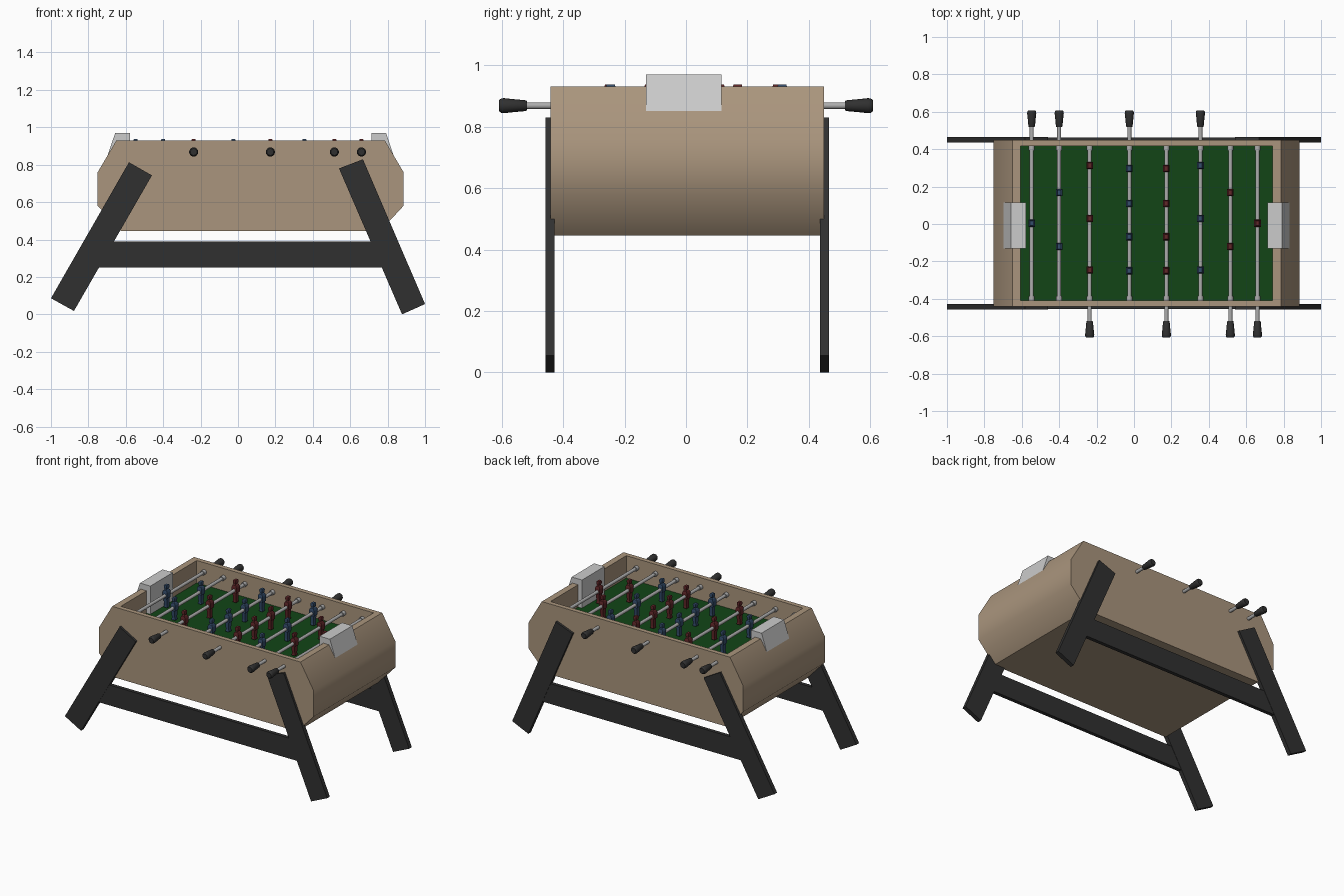
import bpy, bmesh, math
from math import pi, cos, sin

if "Cube" in bpy.data.objects:
    bpy.data.objects.remove(bpy.data.objects["Cube"])


def material(name, rgb):
    m = bpy.data.materials.new(name)
    m.diffuse_color = (*rgb, 1)
    m.use_nodes = True
    m.node_tree.nodes["Principled BSDF"].inputs["Base Color"].default_value = m.diffuse_color
    return m


WOOD = material("wood", (.40, .30, .205))
BLACK = material("black", (.03, .03, .03))
GREEN = material("field_green", (.006, .06, .008))
BLUE = material("team_blue", (.035, .075, .15))
RED = material("team_red", (.12, .02, .022))
STEEL = material("steel", (.42, .42, .42))
GREY = material("light_grey", (.75, .75, .75))


def add_object(name, bm, mat, smooth=None):
    bmesh.ops.recalc_face_normals(bm, faces=bm.faces[:])
    me = bpy.data.meshes.new(name)
    bm.to_mesh(me)
    bm.free()
    me.materials.append(mat)
    ob = bpy.data.objects.new(name, me)
    bpy.context.collection.objects.link(ob)
    if smooth:
        bpy.ops.object.select_all(action='DESELECT')
        ob.select_set(True)
        bpy.context.view_layer.objects.active = ob
        bpy.ops.object.shade_smooth_by_angle(angle=math.radians(smooth))
    return ob


def loft(bm, rings):
    """Skin a list of equal-sized point rings and cap both ends."""
    vs = [[bm.verts.new(p) for p in r] for r in rings]
    n = len(vs[0])
    for a, b in zip(vs, vs[1:]):
        for i in range(n):
            bm.faces.new((a[i], a[(i + 1) % n], b[(i + 1) % n], b[i]))
    bm.faces.new(vs[0])
    bm.faces.new(vs[-1])
    return bm


def prism(xz, y0, y1):
    return loft(bmesh.new(), [[(x, y, z) for x, z in xz] for y in (y0, y1)])


def lathe_y(bm, prof, x, z, n=16):
    """Round solid along y from (y, radius) pairs."""
    return loft(bm, [[(x + r * cos(2 * pi * i / n), y, z + r * sin(2 * pi * i / n))
                      for i in range(n)] for y, r in prof])


# cabinet: angled-end profile with a recessed top
CX, CY = .0675, .004
half = [(.7175, .93), (.8175, .76), (.8175, .58), (.6925, .445)]
outline = [(CX + x, z) for x, z in half] + [(CX - x, z) for x, z in reversed(half)]
bm = prism(outline, CY - .445, CY + .445)
bmesh.ops.recalc_face_normals(bm, faces=bm.faces[:])
top = max(bm.faces, key=lambda f: f.calc_center_median().z)
bmesh.ops.inset_region(bm, faces=[top], thickness=.02)
for v in top.verts:
    v.co.x = CX + math.copysign(.674, v.co.x - CX)
    v.co.y = CY + math.copysign(.413, v.co.y - CY)
floor = bmesh.ops.extrude_discrete_faces(bm, faces=[top])['faces'][0]
for v in floor.verts:
    v.co.z = .77
add_object("cabinet", bm, WOOD, smooth=45)

# playing field
add_object("playing_field", prism([(CX - .674, .768), (CX + .674, .768), (CX + .674, .776), (CX - .674, .776)],
                                  CY - .413, CY + .413), GREEN)

# goal boxes on both ends
goal = [(.724, .97), (.645, .97), (.645, .774), (.685, .774), (.766, .845)]
for s, side in ((-1, "left"), (1, "right")):
    add_object(side + "_goal_box", prism([(CX + s * x, z) for x, z in goal], -.13, .115), GREY)

# slanted legs and cross beams, front and back
left_leg = [(-.583, .813), (-.46, .743), (-.877, .018), (-1, .086)]
right_leg = [(.54, .78), (.668, .829), (1.0, .055), (.877, 0)]
beam = [(-.79, .25), (-.71, .39), (.75, .39), (.81, .25)]
for s, side in ((-1, "front"), (1, "back")):
    y0, y1 = CY + s * .432, CY + s * .461
    add_object(side + "_left_leg", prism(left_leg, y0, y1), BLACK)
    add_object(side + "_right_leg", prism(right_leg, y0, y1), BLACK)
    add_object(side + "_cross_beam", prism(beam, y0 + s * .002, y1 - s * .002), BLACK)


# player figure, made once per team from stacked box sections
def player_mesh(name, mat):
    body = [(.785, .013, .014), (.80, .011, .013), (.847, .012, .016), (.852, .018, .019), (.89, .018, .019),
            (.904, .012, .017), (.908, .006, .008), (.913, .010, .014), (.932, .011, .015), (.937, .009, .013)]
    bm = loft(bmesh.new(), [[(a, b, z), (-a, b, z), (-a, -b, z), (a, -b, z)] for z, a, b in body])
    ob = add_object(name, bm, mat)
    me = ob.data
    bpy.data.objects.remove(ob)
    return me


FIGURE = {BLUE: player_mesh("blue_player", BLUE), RED: player_mesh("red_player", RED)}
ONE, TWO, THREE = [.004], [.168, -.12], [.313, .03, -.245]
FOUR = [.297, .11, -.068, -.25]

# rods: x, team, player positions (blue grips at back, red at front)
rods = [(-.547, BLUE, ONE), (-.40, BLUE, TWO), (-.237, RED, THREE), (-.025, BLUE, FOUR),
        (.173, RED, FOUR), (.355, BLUE, THREE), (.515, RED, TWO), (.66, RED, ONE)]
RZ = .868
for i, (x, team, ys) in enumerate(rods, 1):
    s = 1 if team == BLUE else -1
    bm = bmesh.new()
    lathe_y(bm, [(-s * .43, .011), (s * .54, .011)], x, RZ)
    # wall bushings
    for e in (-1, 1):
        lathe_y(bm, [(CY + e * .388, .016), (CY + e * .42, .016)], x, RZ)
    add_object(f"rod_{i}", bm, STEEL, smooth=30)
    # tapered grip
    grip = [(.518, .015), (.522, .0175), (.565, .0215), (.592, .0245), (.602, .023), (.608, .018)]
    add_object(f"rod_grip_{i}", lathe_y(bmesh.new(), [(s * y, r) for y, r in grip], x, RZ), BLACK, smooth=40)
    for j, y in enumerate(ys, 1):
        ob = bpy.data.objects.new(f"player_{i}_{j}", FIGURE[team])
        ob.location = (x, y, 0)
        bpy.context.collection.objects.link(ob)
